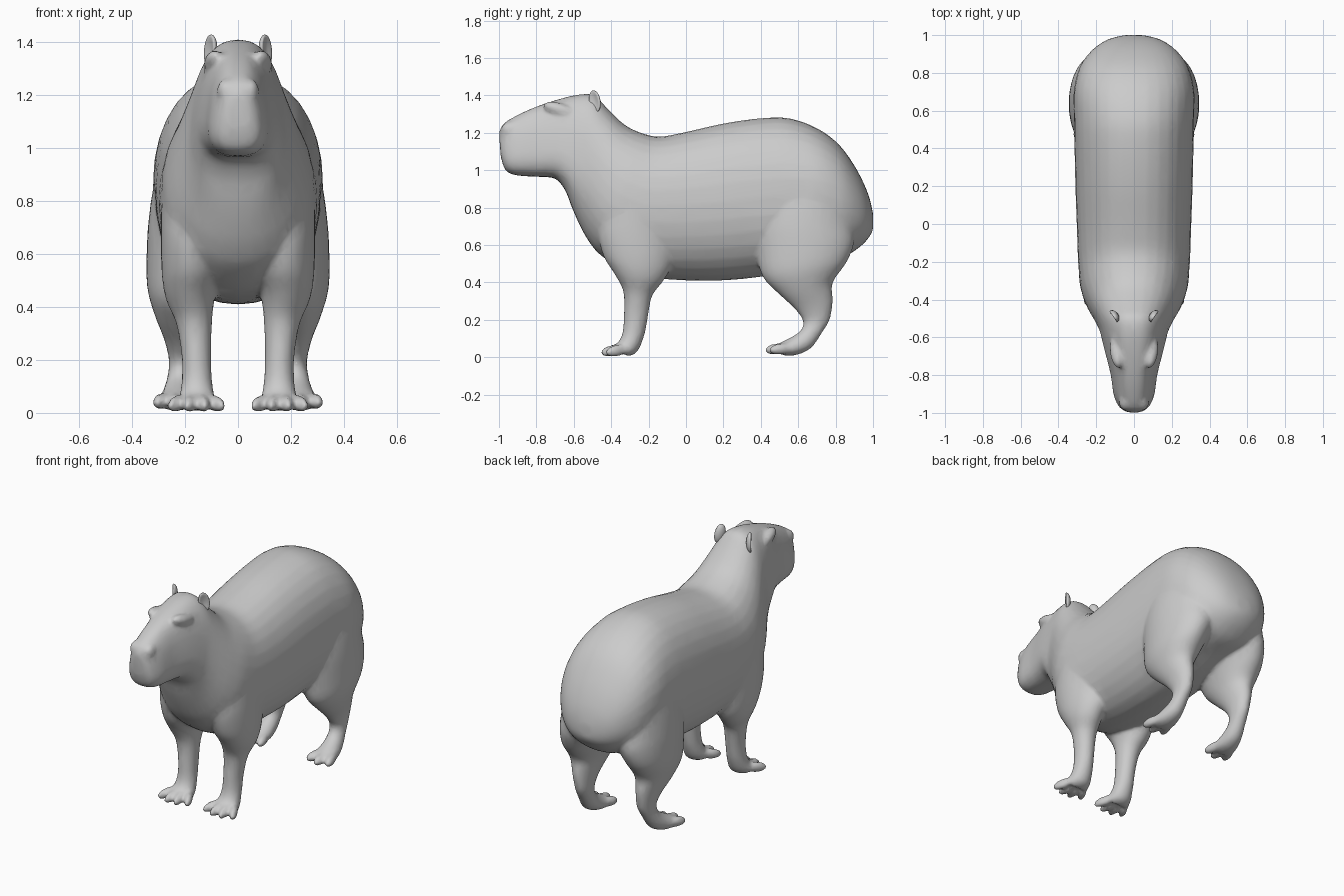
import bpy, bmesh, math
from mathutils import Matrix

if "Cube" in bpy.data.objects:
    bpy.data.objects.remove(bpy.data.objects["Cube"])

SEG = 32
bm = bmesh.new()


def spline(rows, steps=4):
    """Catmull-Rom interpolation of number rows."""
    out = []
    for i in range(len(rows) - 1):
        a, b, c, d = (rows[max(i - 1, 0)], rows[i], rows[i + 1],
                      rows[min(i + 2, len(rows) - 1)])
        for s in range(steps):
            t = s / steps
            out.append([0.5 * (2 * q + (r - p) * t + (2 * p - 5 * q + 4 * r - e) * t * t
                               + (3 * q - p - 3 * r + e) * t ** 3)
                        for p, q, r, e in zip(a, b, c, d)])
    out.append(list(rows[-1]))
    return out


def loft(rows, side=1):
    """Rows: outline point A (y,z), outline point B (y,z), centre x, half width, taper, power."""
    rings = []
    for ya, za, yb, zb, x, rx, taper, power in spline(rows):
        ring = []
        for i in range(SEG):
            a = math.tau * i / SEG
            c, s = (math.copysign(abs(f) ** (2 / power), f)
                    for f in (math.cos(a), math.sin(a)))
            ring.append(bm.verts.new((side * (x + rx * c * (1 - taper * s)),
                                      (ya + yb) / 2 + s * (ya - yb) / 2,
                                      (za + zb) / 2 + s * (za - zb) / 2)))
        rings.append(ring)
    for r0, r1 in zip(rings, rings[1:]):
        for i in range(SEG):
            j = (i + 1) % SEG
            bm.faces.new((r0[i], r0[j], r1[j], r1[i]))
    bm.faces.new(rings[0])
    bm.faces.new(rings[-1])


def blob(target, loc, size, turn=0.0, tilt=0.0):
    m = (Matrix.Translation(loc) @ Matrix.Rotation(turn, 4, 'Z')
         @ Matrix.Rotation(tilt, 4, 'X') @ Matrix.Diagonal((*size, 1)))
    bmesh.ops.create_uvsphere(target, u_segments=16, v_segments=10, radius=1, matrix=m)


# Head and trunk: top point, bottom point, half width
trunk = [
    (-1.0, 1.20, -.99, 1.07, .04), (-.975, 1.25, -.965, 1.00, .075),
    (-.90, 1.295, -.91, .973, .102), (-.80, 1.34, -.80, .965, .117),
    (-.68, 1.38, -.70, .955, .142), (-.57, 1.405, -.645, .89, .162),
    (-.49, 1.40, -.61, .80, .18), (-.42, 1.33, -.57, .71, .21),
    (-.33, 1.245, -.52, .62, .25), (-.24, 1.20, -.45, .54, .28),
    (-.14, 1.18, -.30, .45, .295), (0, 1.205, -.08, .415, .302),
    (.20, 1.25, .18, .41, .31), (.40, 1.278, .40, .43, .315),
    (.55, 1.278, .56, .46, .318), (.70, 1.225, .72, .51, .318),
    (.82, 1.135, .85, .54, .285), (.915, 1.00, .93, .59, .22),
    (.975, .87, .978, .64, .14), (1.0, .77, 1.0, .68, .05),
]
rows = []
for a, b, c, d, w in trunk:
    head = min(1, max(0, (-.4 - a) / .2))
    rows.append((a, b, c, d, 0, w, .22 * head, 2.2 + .5 * head))
loft(rows)

# Legs: front point, back point, centre x, half width
front_leg = [
    (-.34, 1.00, -.12, 1.00, .16, .09), (-.41, .86, -.09, .86, .170, .115),
    (-.47, .70, -.06, .68, .172, .119), (-.445, .55, -.07, .51, .173, .115),
    (-.385, .45, -.12, .41, .18, .092), (-.335, .35, -.18, .33, .166, .068),
    (-.332, .22, -.203, .22, .157, .056), (-.34, .13, -.222, .12, .155, .057),
    (-.36, .085, -.26, .03, .155, .068), (-.39, .06, -.31, .004, .157, .080),
]
hind_leg = [
    (.46, 1.02, .82, 1.02, .16, .10), (.40, .88, .87, .88, .18, .133),
    (.37, .72, .88, .74, .19, .147), (.375, .57, .90, .62, .197, .148),
    (.41, .43, .86, .51, .220, .122), (.50, .335, .785, .40, .225, .088),
    (.58, .26, .785, .305, .22, .060), (.625, .195, .772, .21, .215, .046),
    (.615, .145, .73, .135, .22, .046), (.57, .112, .67, .05, .227, .056),
    (.525, .088, .59, .012, .232, .068), (.49, .07, .52, .010, .235, .072),
]
for side in (1, -1):
    for leg in (front_leg, hind_leg):
        loft([(*r, 0, 2) for r in leg], side)
    # Toes fanned out from each foot
    for k, reach in ((-1.5, -.375), (-.5, -.395), (.5, -.395), (1.5, -.375)):
        blob(bm, (side * (.157 + .050 * k), reach, .034), (.024, .064, .032),
             side * k * .3, .2)
    for k, reach in ((-1, .505), (0, .485), (1, .505)):
        blob(bm, (side * (.236 + .055 * k), reach, .044), (.027, .067, .031),
             side * k * .25, .12)
    # Brow ridge and nostril pad
    blob(bm, (side * .094, -.68, 1.325), (.034, .09, .035), side * -.15, -.3)
    blob(bm, (side * .045, -.94, 1.215), (.035, .05, .045))

for v in bm.verts:
    v.co.z = max(v.co.z, .003)
bmesh.ops.recalc_face_normals(bm, faces=bm.faces)


def make_object(name, source):
    mesh = bpy.data.meshes.new(name)
    source.to_mesh(mesh)
    source.free()
    mesh.shade_smooth()
    obj = bpy.data.objects.new(name, mesh)
    bpy.context.collection.objects.link(obj)
    return obj


# Fuse the overlapping parts into one skin
body = make_object("body", bm)
fuse = body.modifiers.new("fuse", 'REMESH')
fuse.mode = 'VOXEL'
fuse.voxel_size = .011
fuse.use_smooth_shade = True
soften = body.modifiers.new("soften", 'SMOOTH')
soften.factor = .5
soften.iterations = 8
reduce = body.modifiers.new("reduce", 'DECIMATE')
reduce.ratio = .15

# Small cupped ears, hollow facing out and forward
for side, name in ((1, "ear_left"), (-1, "ear_right")):
    ear = bmesh.new()
    blob(ear, (0, 0, 0), (.024, .034, .060))
    for v in ear.verts:
        if v.co.x > 0:
            v.co.x -= .026 * max(0, 1 - (v.co.y / .034) ** 2 - (v.co.z / .060) ** 2)
    turn = Matrix.Rotation(-.6, 4, 'Z') @ Matrix.Rotation(.2, 4, 'X')
    ear.transform(Matrix.Translation((.106, -.488, 1.368)) @ turn)
    if side < 0:
        ear.transform(Matrix.Diagonal((-1, 1, 1, 1)))
    bmesh.ops.recalc_face_normals(ear, faces=ear.faces)
    make_object(name, ear)
